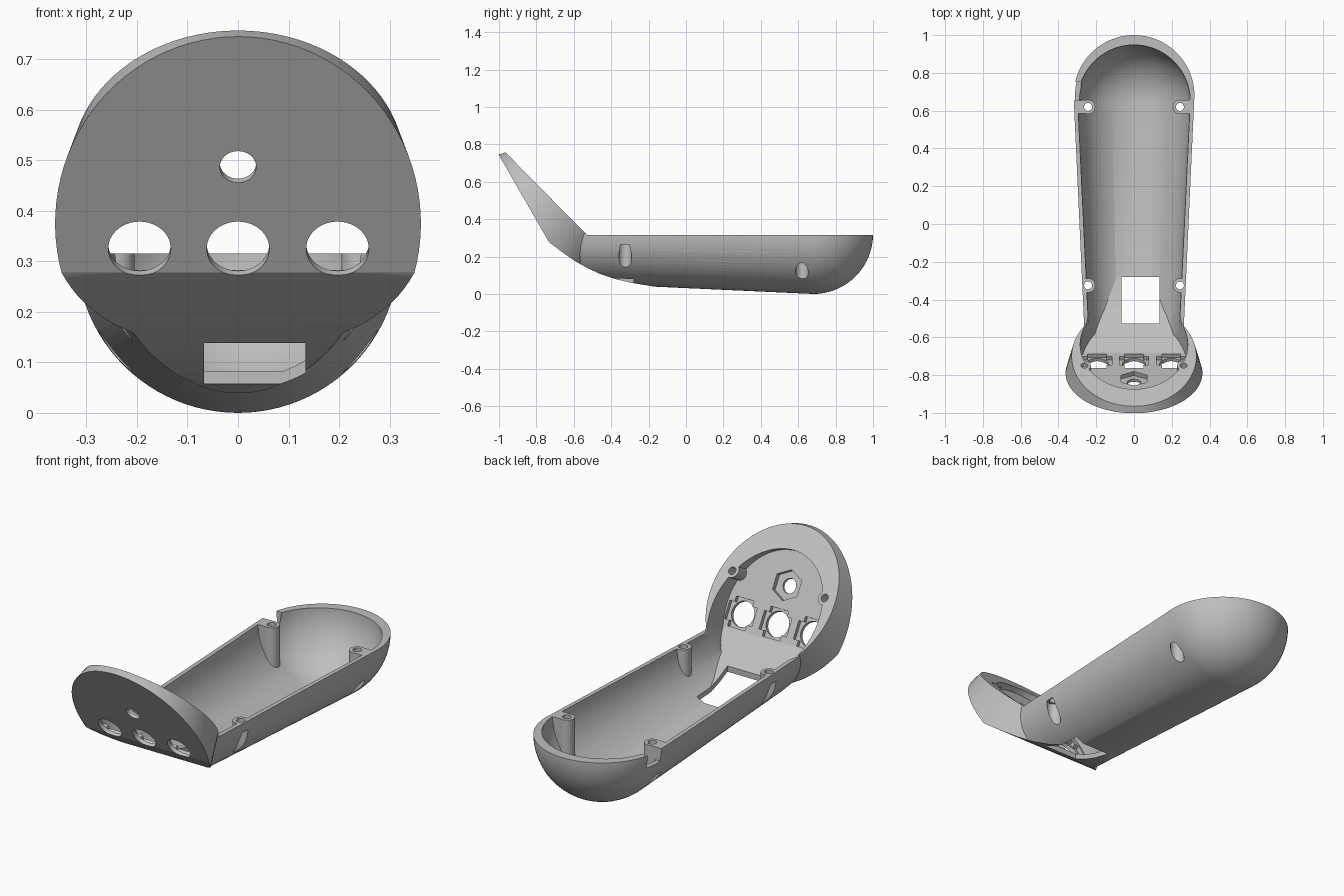
import bpy, bmesh, math
from mathutils import Matrix, Vector

cube = bpy.data.objects.get("Cube")
if cube:
    bpy.data.objects.remove(cube)

SEG = 96
AXIS_Z = 0.32
RIM_Z = 0.316
TILT = Matrix.Rotation(math.radians(-60), 4, 'X')  # local z points inward from the head face


def loft(name, rings):
    bm = bmesh.new()
    rows = [[bm.verts.new(p) for p in ring] for ring in rings]
    n = len(rows[0])
    for a, b in zip(rows, rows[1:]):
        for i in range(n):
            bm.faces.new((a[i], a[(i + 1) % n], b[(i + 1) % n], b[i]))
    bm.faces.new(rows[0][::-1])
    bm.faces.new(rows[-1])
    bm.normal_update()
    if bm.calc_volume(signed=True) < 0:
        bmesh.ops.reverse_faces(bm, faces=bm.faces[:])
    bmesh.ops.triangulate(bm, faces=bm.faces[:])
    mesh = bpy.data.meshes.new(name)
    bm.to_mesh(mesh)
    bm.free()
    obj = bpy.data.objects.new(name, mesh)
    bpy.context.collection.objects.link(obj)
    return obj


def prism(name, points, half=0.6):
    return loft(name, [[(x, y, z) for y, z in points] for x in (-half, half)])


def cylinder(name, loc, rx, ry, z0, z1, rot=None, seg=48):
    m = Matrix.Translation(loc) @ (rot or Matrix())
    angles = [math.tau * i / seg for i in range(seg)]
    return loft(name, [[m @ Vector((rx * math.cos(a), ry * math.sin(a), z)) for a in angles]
                       for z in (z0, z1)])


def box(name, lo, hi, loc=(0, 0, 0), rot=None):
    m = Matrix.Translation(loc) @ (rot or Matrix())
    return loft(name, [[m @ Vector(p) for p in ((lo[0], lo[1], z), (hi[0], lo[1], z),
                                               (hi[0], hi[1], z), (lo[0], hi[1], z))]
                       for z in (lo[2], hi[2])])


def capsule(name, y0, r0, y1, r1):
    profile = [(y0, r0)]
    profile += [(y1 + r1 * math.sin(a), r1 * math.cos(a))
                for a in [math.radians(89) * i / 24 for i in range(25)]]
    return loft(name, [[(r * math.cos(math.tau * i / SEG), y, AXIS_Z + r * math.sin(math.tau * i / SEG))
                        for i in range(SEG)] for y, r in profile])


def triangulated_volume(mesh):
    bm = bmesh.new()
    bm.from_mesh(mesh)
    bmesh.ops.triangulate(bm, faces=bm.faces[:])
    bm.to_mesh(mesh)
    volume = bm.calc_volume(signed=True)
    bm.free()
    return volume


def boolean(obj, other, op, keep=False):
    # Accept the first solver whose result has a plausible volume
    va, vb = triangulated_volume(obj.data), triangulated_volume(other.data)
    low, high = {'UNION': (max(va, vb), va + vb), 'DIFFERENCE': (max(va - vb, 0.05 * va), va),
                 'INTERSECT': (0.03 * min(va, vb), min(va, vb))}[op]
    for solver in ('MANIFOLD', 'EXACT'):
        mod = obj.modifiers.new("cut", 'BOOLEAN')
        mod.operation, mod.solver, mod.object = op, solver, other
        bpy.context.view_layer.update()
        graph = bpy.context.evaluated_depsgraph_get()
        mesh = bpy.data.meshes.new_from_object(obj.evaluated_get(graph))
        obj.modifiers.clear()
        volume = triangulated_volume(mesh)
        if low - 2e-5 <= volume <= high + 2e-5 and abs(volume - va) > 1e-7:
            obj.data = mesh
            break
    if not keep:
        bpy.data.objects.remove(other)


def face_y(z):
    return -1 + 0.5754 * (0.742 - z)


# Outer form: tapered capsule plus flared head, trimmed to the side profile
def head_ring(t):
    ring = []
    for i in range(SEG):
        c, s = math.cos(math.tau * i / SEG), math.sin(math.tau * i / SEG)
        zf = 0.375 + 0.37 * s
        front = Vector((0.362 * c, face_y(zf), zf))
        yb = -0.70 - 0.265 * s
        back = Vector((0.33 * c, yb, 0.752 - (yb + 0.96) * 1.014))
        ring.append(front.lerp(back, t))
    return ring


shell = capsule("shell", -0.8, 0.252, 0.68, 0.32)
boolean(shell, loft("head", [head_ring(-0.3), head_ring(1.3)]), 'UNION')
underside = [(-0.733, 0.278), (-0.66, 0.222), (-0.594, 0.176), (-0.53, 0.14), (-0.46, 0.107),
             (-0.38, 0.08), (-0.29, 0.059), (-0.19, 0.043), (0, 0.005), (0.3, -0.05)]
boolean(shell, prism("side_profile", [(-1.04, 0.8115)] + underside + [
    (1.1, -0.05), (1.1, RIM_Z), (-0.53, RIM_Z), (-1.04, 0.833)]), 'INTERSECT')
outer = shell.copy()
outer.data = shell.data.copy()
outer.name = "outer_form"
bpy.context.collection.objects.link(outer)

# Hollow: inner capsule plus elliptical head cavity, kept above the floor
hollow = capsule("hollow", -0.65, 0.236, 0.65, 0.298)
boolean(hollow, cylinder("head_cavity", (0, -0.773, 0.348), 0.285, 0.325, 0, 0.6, TILT, SEG), 'UNION')
boolean(hollow, prism("inner_profile", [
    (-0.986, 0.798), (-0.686, 0.277), (-0.58, 0.198), (-0.518, 0.163), (-0.45, 0.13),
    (-0.37, 0.104), (-0.28, 0.083), (-0.18, 0.066), (0, 0.028), (0.3, -0.1),
    (1.2, -0.1), (1.2, 1.2), (-0.986, 1.2)]), 'INTERSECT')
boolean(shell, hollow, 'DIFFERENCE')

# Screw posts in the body and the head
posts = [(side * 0.243, y) for side in (-1, 1) for y in (-0.325, 0.62)]
for x, y in posts:
    post = cylinder("post", (x, y, 0), 0.038, 0.038, 0.02, 0.4)
    far = math.copysign(0.36, x)
    boolean(post, box("post_web", (min(x, far), y - 0.036, 0.15), (max(x, far), y + 0.036, 0.39)), 'UNION')
    boolean(post, outer, 'INTERSECT', True)
    boolean(shell, post, 'UNION')
head_posts = [(side * 0.262, -0.849, 0.48) for side in (-1, 1)]
for loc in head_posts:
    post = cylinder("head_post", loc, 0.034, 0.034, 0.02, 0.3, TILT)
    boolean(post, outer, 'INTERSECT', True)
    boolean(shell, post, 'UNION')
bpy.data.objects.remove(outer)

# Screw holes and bores
for x, y in posts:
    boolean(shell, cylinder("screw_hole", (x, y, 0), 0.021, 0.021, 0, 0.5), 'DIFFERENCE')
    boolean(shell, cylinder("screw_bore", (x, y, 0), 0.034, 0.034, -0.1, 0.265), 'DIFFERENCE')
for loc in head_posts:
    boolean(shell, cylinder("head_screw_hole", loc, 0.019, 0.019, 0.04, 0.3, TILT), 'DIFFERENCE')

# Three large button holes with stepped recesses behind them
for x in (-0.195, 0, 0.197):
    loc = (x, face_y(0.325), 0.325)
    boolean(shell, cylinder("button_hole", loc, 0.062, 0.062, -0.05, 0.07, TILT), 'DIFFERENCE')
    for a, b in ((0.078, 0.045), (0.05, 0.072)):
        boolean(shell, box("button_recess", (-a, -b, 0.02), (a, b, 0.06), loc, TILT), 'DIFFERENCE')

# Small upper hole with a six-sided recess
loc = (0, face_y(0.487), 0.487)
boolean(shell, cylinder("upper_hole", loc, 0.036, 0.036, -0.05, 0.1, TILT), 'DIFFERENCE')
boolean(shell, cylinder("nut_recess", loc, 0.075, 0.08, 0.016, 0.07,
                        TILT @ Matrix.Rotation(math.pi / 2, 4, 'Z'), 6), 'DIFFERENCE')

# Floor opening and side notch in the rim
boolean(shell, box("floor_opening", (-0.067, -0.527, -0.1), (0.134, -0.28, 0.25)), 'DIFFERENCE')
boolean(shell, box("rim_notch", (-0.4, 0.655, 0.25), (-0.28, 0.755, 0.4)), 'DIFFERENCE')

# Colour and shading
grey = bpy.data.materials.new("plain_grey")
grey.use_nodes = True
colour = (0.52, 0.52, 0.52, 1)
grey.diffuse_color = colour
grey.node_tree.nodes["Principled BSDF"].inputs["Base Color"].default_value = colour
shell.data.materials.clear()
shell.data.materials.append(grey)
for p in shell.data.polygons:
    p.material_index = 0
bpy.ops.object.select_all(action='DESELECT')
shell.select_set(True)
bpy.context.view_layer.objects.active = shell
bpy.ops.object.shade_smooth_by_angle(angle=math.radians(25))
